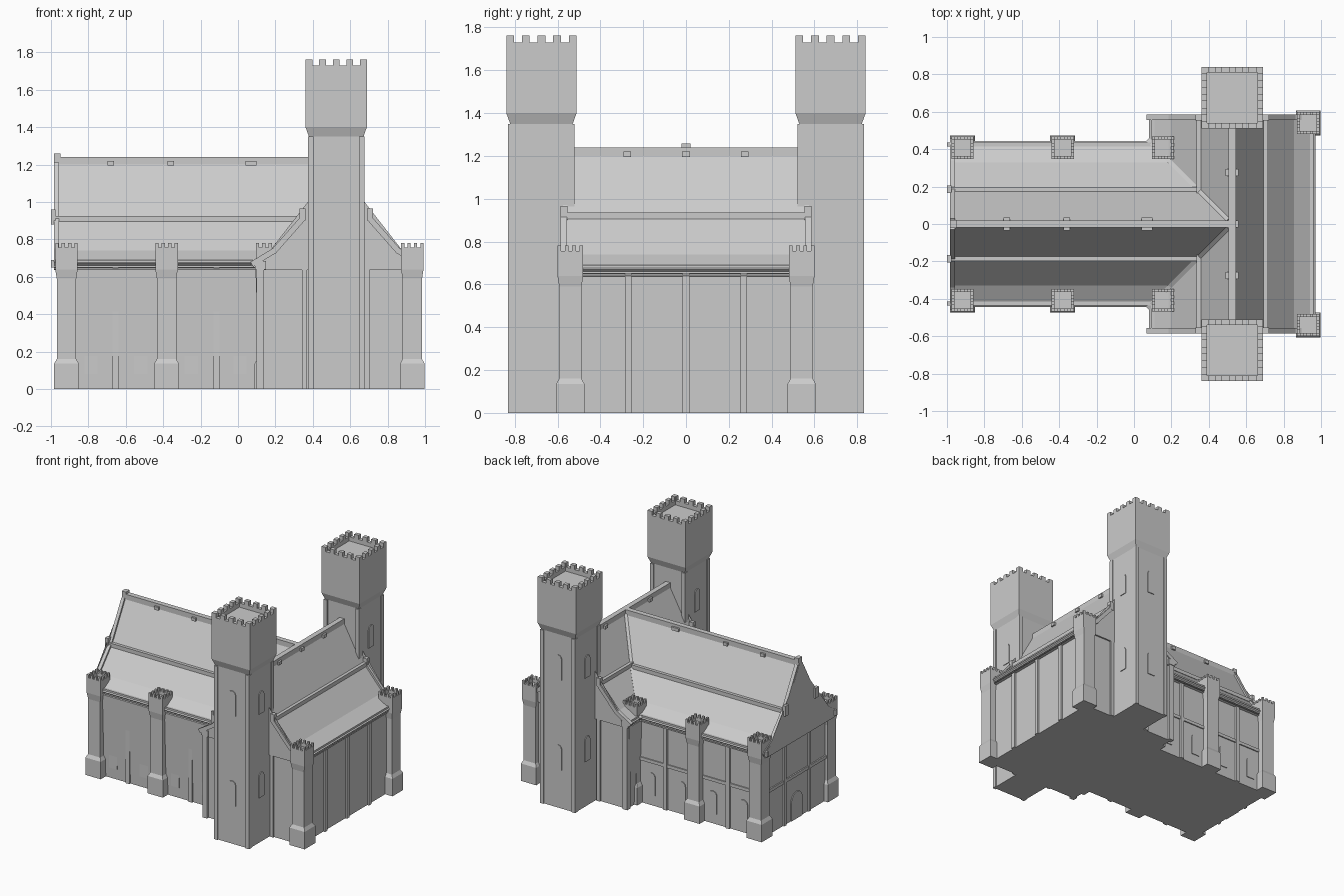
import bpy, bmesh, math
from mathutils import Vector

cube = bpy.data.objects.get("Cube")
if cube:
    bpy.data.objects.remove(cube, do_unlink=True)

stone = bpy.data.materials.new("pale_grey_stone")
stone.use_nodes = True
GREY = (0.6, 0.6, 0.6, 1)
stone.diffuse_color = GREY
stone.node_tree.nodes["Principled BSDF"].inputs["Base Color"].default_value = GREY


def finish(name, bm):
    bmesh.ops.recalc_face_normals(bm, faces=bm.faces)
    mesh = bpy.data.meshes.new(name)
    bm.to_mesh(mesh)
    bm.free()
    mesh.materials.append(stone)
    ob = bpy.data.objects.new(name, mesh)
    bpy.context.collection.objects.link(ob)
    return ob


def add_box(bm, x0, x1, y0, y1, z0, z1):
    vs = bmesh.ops.create_cube(bm, size=1)["verts"]
    for v in vs:
        v.co = Vector((x1 if v.co.x > 0 else x0, y1 if v.co.y > 0 else y0, z1 if v.co.z > 0 else z0))


def box(name, *dims):
    bm = bmesh.new()
    add_box(bm, *dims)
    return finish(name, bm)


def prism(name, pts, place, a, b):
    """Extrude a flat profile; place(u, z, t) maps it into space."""
    bm = bmesh.new()
    low, high = [[bm.verts.new(place(u, z, t)) for u, z in pts] for t in (a, b)]
    bm.faces.new(low)
    bm.faces.new(high)
    for i in range(len(pts)):
        j = (i + 1) % len(pts)
        bm.faces.new((low[i], low[j], high[j], high[i]))
    return finish(name, bm)


def beam(name, p, q, w):
    p, q = Vector(p), Vector(q)
    bm = bmesh.new()
    bmesh.ops.create_cube(bm, size=1)
    ob = finish(name, bm)
    ob.location = (p + q) / 2
    ob.rotation_euler = (q - p).to_track_quat('Z', 'Y').to_euler()
    ob.scale = (w, w, (q - p).length + w / 2)


def battlement(name, cx, cy, rings, thick, height, gaps):
    """Square stacked body, hollow top and merlons."""
    bm = bmesh.new()
    r, top = rings[-1]
    rings = rings + [(r - thick, top), (r - thick, top - height)]
    loops = [[bm.verts.new((cx + h * sx, cy + h * sy, z))
              for sx, sy in ((-1, -1), (1, -1), (1, 1), (-1, 1))] for h, z in rings]
    bm.faces.new(loops[0])
    bm.faces.new(loops[-1])
    for a, b in zip(loops, loops[1:]):
        for i in range(4):
            j = (i + 1) % 4
            bm.faces.new((a[i], a[j], b[j], b[i]))
    n = 2 * gaps + 1
    step = 2 * r / n
    for i in range(0, n, 2):
        s, e = -r + i * step, -r + (i + 1) * step
        for side in (-1, 1):
            lo, hi = sorted((side * r, side * (r - thick)))
            add_box(bm, cx + s, cx + e, cy + lo, cy + hi, top, top + height)
            if 0 < i < n - 1:
                add_box(bm, cx + lo, cx + hi, cy + s, cy + e, top, top + height)
            else:
                c, d = sorted((side * (r - thick), side * (r - step)))
                add_box(bm, cx + (r - thick if i else -r), cx + (r if i else thick - r),
                        cy + c, cy + d, top, top + height)
    return finish(name, bm)


def along_x(u, z, t):
    return (t, u, z)


def along_y(u, z, t):
    return (CX + u, t, z)


def arch(name, place, c, z, w, h, t0, t1):
    pts = [(c - w, z), (c + w, z)]
    pts += [(c + w * math.cos(a * math.pi / 6), z + h + w * math.sin(a * math.pi / 6)) for a in range(7)]
    prism(name, pts, place, t0, t1)


CX = 0.525
# Half section of the bell-shaped roofs, from soffit to ridge
HALF = [(0.405, 0.635), (0.445, 0.67), (0.33, 0.74), (0.18, 0.91), (0.02, 1.2)]
OUTER = HALF + [(-u, z) for u, z in reversed(HALF)]
INNER = [(u * 0.97, z - 0.03) for u, z in OUTER[1:-1]]
SHELL = OUTER + INNER[::-1]
GABLE = [(0.41, 0.0)] + [(min(u, 0.41), z) for u, z in INNER] + [(-0.41, 0.0)]

# Hall and cross wing
prism("hall_walls", GABLE, along_x, -0.95, CX)
prism("hall_roof", SHELL, along_x, -0.985, CX)
prism("cross_wing_walls", GABLE, along_y, -0.56, 0.56)
prism("cross_wing_roof", SHELL, along_y, -0.575, 0.575)
box("hall_ridge", -0.985, CX, -0.02, 0.02, 1.17, 1.24)
box("cross_wing_ridge", CX - 0.02, CX + 0.02, -0.53, 0.53, 1.17, 1.24)
box("ridge_finial", -0.985, -0.95, -0.022, 0.022, 1.225, 1.258)

# Ridge vents
for x in (-0.68, -0.36, 0.07):
    w = 0.03 if x > 0 else 0.018
    box("hall_ridge_vent", x - w, x + w, -0.035, 0.035, 1.195, 1.22)
for y in (-0.275, 0, 0.275):
    box("wing_ridge_vent", CX - 0.035, CX + 0.035, y - 0.018, y + 0.018, 1.195, 1.22)

for s in (-1, 1):
    # Purlins and gutters
    box("hall_purlin", -1.0, 0.36, s * 0.185 - 0.012, s * 0.185 + 0.012, 0.895, 0.925)
    box("hall_gutter", -1.0, 0.12, s * 0.425 - 0.01, s * 0.425 + 0.01, 0.65, 0.69)
    box("hall_purlin_end", -1.0, -0.975, s * 0.185 - 0.02, s * 0.185 + 0.02, 0.88, 0.96)
    ux = CX + s * 0.18
    box("wing_purlin", ux - 0.012, ux + 0.012, -0.585, 0.585, 0.905, 0.935)
    ux = CX + s * 0.425
    box("wing_gutter", ux - 0.01, ux + 0.01, -0.575, 0.575, 0.65, 0.69)

    # Bargeboards and valley ribs
    for t in (-1, 1):
        for (u, z), (v, w) in zip(HALF[1:], HALF[2:]):
            beam("hall_bargeboard", (-0.97, t * u, z), (-0.97, t * v, w), 0.026)
            if w < 1:
                beam("wing_bargeboard", (CX + t * u, s * 0.57, z), (CX + t * v, s * 0.57, w), 0.03)
        ux = CX + t * 0.18
        box("wing_purlin_end", ux - 0.016, ux + 0.016, s * 0.57 - 0.016, s * 0.57 + 0.016, 0.9, 0.965)
        ux = CX + t * 0.22
        box("wing_gable_post", ux - 0.012, ux + 0.012, s * 0.562 - 0.01, s * 0.562 + 0.01, 0.64, 0.85)
    for (u, z), (v, w) in zip(HALF[1:], HALF[2:]):
        beam("valley_rib", (CX - u, s * u, z), (CX - v, s * v, w), 0.022)

    # Great towers
    cy = s * 0.675
    battlement("great_tower", CX, cy, [(0.146, 0), (0.146, 1.35), (0.164, 1.4), (0.164, 1.73)], 0.03, 0.032, 4)
    for sx in (-1, 1):
        for sy in (-1, 1):
            px, py = CX + sx * 0.136, cy + sy * 0.138
            box("tower_corner_strip", px - 0.015, px + 0.015, py - 0.017, py + 0.017, 0, 1.35)
        f = CX + sx * 0.146
        for z, h in ((0.35, 0.16), (1.0, 0.14)):
            arch("tower_side_window", along_x, cy, z, 0.032, h, f - 0.006, f + 0.006)
    f = cy + s * 0.146
    for z in (0.3, 1.0):
        arch("tower_outer_window", along_y, 0, z, 0.032, 0.16, f - 0.006, f + 0.006)

    # Turret buttresses
    for x, y in ((-0.917, 0.407), (-0.382, 0.407), (0.155, 0.407), (0.932, 0.54)):
        battlement("turret_buttress", x, s * y,
                   [(0.066, 0), (0.066, 0.135), (0.052, 0.16), (0.052, 0.59), (0.06, 0.64), (0.06, 0.757)],
                   0.016, 0.024, 3)

    # Hall wall strips, rail and windows
    w = s * 0.41
    for x in (-0.655, -0.115):
        box("hall_wall_strip", x - 0.016, x + 0.016, w - 0.014, w + 0.014, 0, 0.65)
    box("hall_wall_rail", -0.93, 0.12, w - 0.009, w + 0.009, 0.33, 0.355)
    for x in (-0.785, -0.52, -0.25, 0.01):
        arch("hall_window", along_y, x - CX, 0.08, 0.035, 0.14, w - 0.006, w + 0.006)

    # Cross wing corner posts and end rails
    box("wing_corner_post", 0.1, 0.14, s * 0.56 - 0.02, s * 0.56 + 0.02, 0, 0.65)
    box("wing_corner_bracket", 0.09, 0.15, s * 0.56 - 0.025, s * 0.56 + 0.025, 0.64, 0.685)
    box("wing_end_rail", 0.12, 0.93, s * 0.562 - 0.01, s * 0.562 + 0.01, 0.635, 0.66)
    for x in (0.355, 0.69):
        box("wing_end_strip", x - 0.014, x + 0.014, s * 0.562 - 0.01, s * 0.562 + 0.01, 0, 0.64)
    # Left gable framing
    box("gable_strip", -0.962, -0.94, s * 0.15 - 0.014, s * 0.15 + 0.014, 0, 0.88)
    beam("gable_brace", (-0.955, s * 0.15, 0.9), (-0.955, 0, 1.1), 0.02)

for y in (-0.27, 0, 0.27):
    box("wing_wall_strip", 0.92, 0.95, y - 0.016, y + 0.016, 0, 0.66)

# Left gable beams and door
box("gable_king_post", -0.965, -0.94, -0.014, 0.014, 0.64, 1.18)
box("gable_collar_beam", -0.965, -0.94, -0.18, 0.18, 0.89, 0.92)
box("gable_tie_beam", -0.967, -0.94, -0.42, 0.42, 0.63, 0.665)
box("gable_wall_rail", -0.96, -0.94, -0.4, 0.4, 0.33, 0.355)
arch("end_door", along_x, 0, 0, 0.07, 0.14, -0.956, -0.944)
